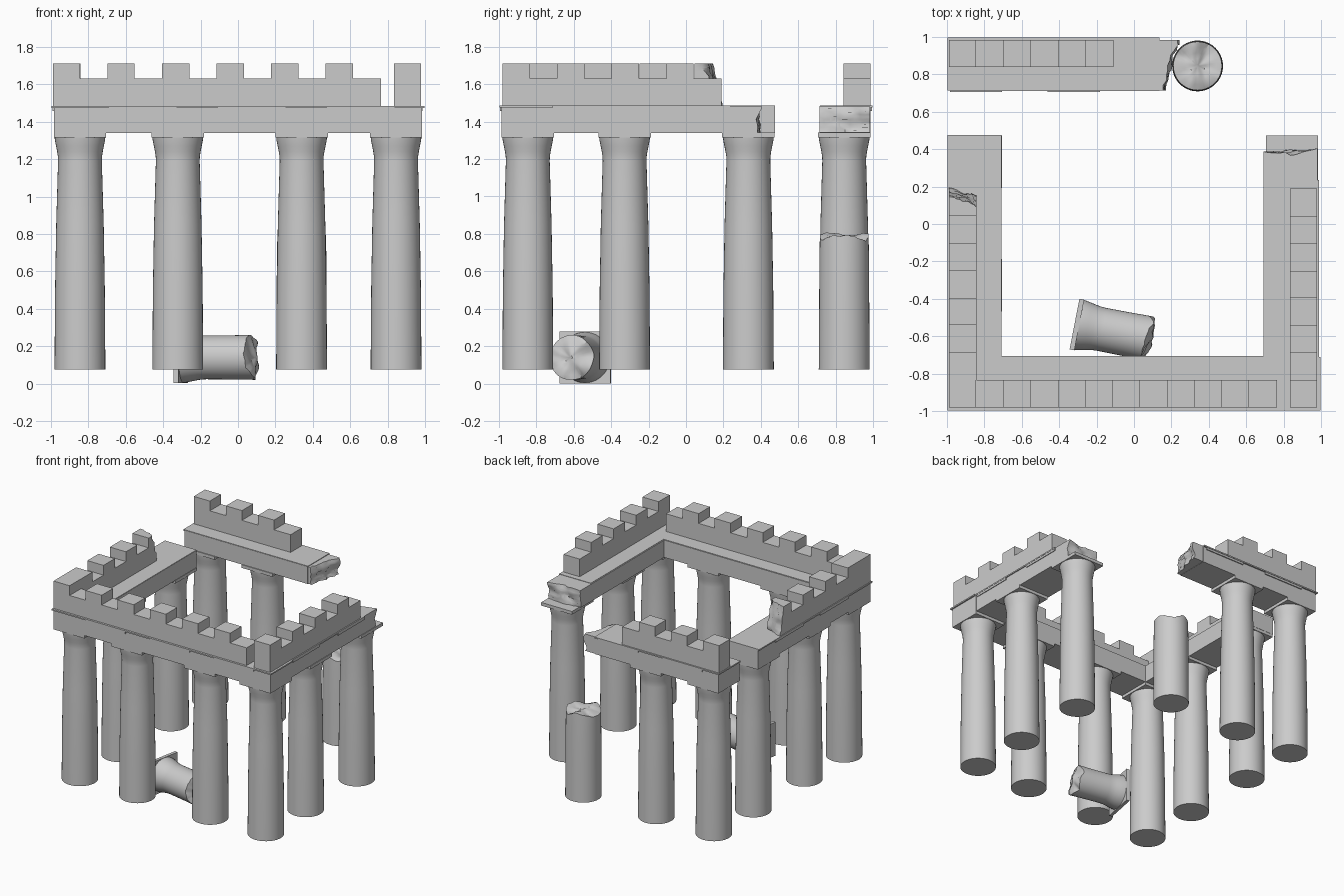
import bpy, bmesh, math
from mathutils import Vector, Matrix, noise

if "Cube" in bpy.data.objects:
    bpy.data.objects.remove(bpy.data.objects["Cube"])


def finish(name, bm, smooth=None):
    bmesh.ops.recalc_face_normals(bm, faces=bm.faces)
    me = bpy.data.meshes.new(name)
    bm.to_mesh(me)
    bm.free()
    ob = bpy.data.objects.new(name, me)
    bpy.context.collection.objects.link(ob)
    if smooth:
        me.shade_smooth()
        me.set_sharp_from_angle(angle=math.radians(smooth))
    return ob


def add_box(bm, x0, x1, y0, y1, z0, z1):
    m = Matrix.Translation(((x0 + x1) / 2, (y0 + y1) / 2, (z0 + z1) / 2)) @ \
        Matrix.Diagonal((x1 - x0, y1 - y0, z1 - z0, 1))
    bmesh.ops.create_cube(bm, size=1, matrix=m)


def box(name, *dims):
    bm = bmesh.new()
    add_box(bm, *dims)
    return finish(name, bm)


def add_lathe(bm, profile, seg=40, rough=None):
    # profile of (radius, z); rough(v) shifts the points of the upper broken cap
    rings = []
    for r, z, broken in profile:
        ring = []
        for i in range(seg):
            a = 2 * math.pi * i / seg
            p = Vector((r * math.cos(a), r * math.sin(a), z))
            if broken:
                p.z += rough(p)
            ring.append(bm.verts.new(p))
        if rings:
            for i in range(seg):
                j = (i + 1) % seg
                bm.faces.new((rings[-1][i], rings[-1][j], ring[j], ring[i]))
        rings.append(ring)
    bm.faces.new(rings[0])
    bm.faces.new(rings[-1])


def broken_block(name, x0, x1, y0, y1, z0, z1, amp=0.02, sy=0, sz=0, along_y=False):
    # block with a flat end at x0 and a fractured end at x1
    bm = bmesh.new()
    n = 10
    g = [[bm.verts.new((x1, y0 + (y1 - y0) * i / n, z0 + (z1 - z0) * j / n))
          for j in range(n + 1)] for i in range(n + 1)]
    faces = [bm.faces.new((g[i][j], g[i + 1][j], g[i + 1][j + 1], g[i][j + 1]))
             for i in range(n) for j in range(n)]
    front = [v for row in g for v in row]
    ext = bmesh.ops.extrude_face_region(bm, geom=faces, use_keep_orig=True)
    for v in ext['geom']:
        if isinstance(v, bmesh.types.BMVert):
            v.co.x = x0
    for v in front:
        u, w = (v.co.y - y0) / (y1 - y0) - .5, (v.co.z - z0) / (z1 - z0) - .5
        v.co.x += sy * u + sz * w + amp * noise.noise(v.co * 14) \
            + amp * .6 * noise.noise(v.co * 35)
    bmesh.ops.dissolve_limit(bm, angle_limit=0.01, verts=bm.verts, edges=bm.edges)
    if along_y:
        bmesh.ops.rotate(bm, verts=bm.verts, cent=(0, 0, 0),
                         matrix=Matrix.Rotation(math.pi / 2, 3, 'Z'))
    return finish(name, bm, 50)


def battlement(name, start, end, first, count, depth0, depth1, along_y=False):
    # wall profile with square merlons, extruded through its thickness
    pts = [(start, 1.48)]
    last = start
    for i in range(count):
        a = first + i * .2917
        b = a + .146
        if a - last > .001:
            pts += [(last, 1.63)] if i == 0 else []
            pts += [(a, 1.63)]
        pts += [(a, 1.71), (b, 1.71)]
        last = b
        if b < end - .001:
            pts.append((b, 1.63))
    if last < end - .001:
        pts.append((end, 1.63))
    pts.append((end, 1.48))
    bm = bmesh.new()
    place = (lambda s, z: (depth0, s, z)) if along_y else (lambda s, z: (s, depth0, z))
    f = bm.faces.new([bm.verts.new(place(s, z)) for s, z in pts])
    ext = bmesh.ops.extrude_face_region(bm, geom=[f], use_keep_orig=True)
    d = depth1 - depth0
    bmesh.ops.translate(bm, vec=(d, 0, 0) if along_y else (0, d, 0),
                        verts=[v for v in ext['geom'] if isinstance(v, bmesh.types.BMVert)])
    return finish(name, bm)


def crack(p):
    return .035 * noise.noise(p * 11) + .012 * noise.noise(p * 30)


# full columns: tapered shaft, flared neck, square abacus
NECK = [(.117, 1.19), (.118, 1.215), (.122, 1.24), (.128, 1.27), (.134, 1.3), (.136, 1.32)]
SPOTS = [(x, -.845) for x in (-.845, -.322, .34, .845)] + \
        [(x, y) for x in (-.845, .845) for y in (-.328, .333)] + \
        [(-.845, .845), (-.322, .845)]
for k, (x, y) in enumerate(SPOTS):
    bm = bmesh.new()
    add_lathe(bm, [(.136, .075, 0), (.133, .5, 0), (.127, .85, 0)] + [(r, z, 0) for r, z in NECK])
    add_box(bm, -.14, .14, -.14, .14, 1.316, 1.342)
    finish(f"column_{k + 1}", bm, 35).location = (x, y, 0)

# snapped column stump
bm = bmesh.new()
add_lathe(bm, [(.136, .075, 0), (.134, .4, 0), (.132, .7, 0), (.13, .775, 1), (.1, .78, 1),
               (.07, .78, 1), (.04, .78, 1), (.012, .78, 1)], rough=crack)
finish("broken_column", bm, 35).location = (.34, .845, 0)

# fallen capital lying inside the front row, abacus at its left end
bm = bmesh.new()
prof = [(r, 1.342 - z, 0) for r, z in reversed(NECK)]
add_lathe(bm, prof + [(.118, .3, 0), (.12, .4, 1), (.095, .41, 1), (.065, .41, 1),
                      (.035, .41, 1), (.01, .41, 1)], rough=crack)
add_box(bm, -.138, .138, -.138, .138, 0, .026)
ob = finish("fallen_capital", bm, 35)
ob.matrix_world = Matrix.Translation((-.318, -.535, .14)) @ \
    Matrix.Rotation(math.radians(-11), 4, 'Z') @ Matrix.Rotation(math.pi / 2, 4, 'Y')

# entablature beams
box("front_beam", -.985, .985, -.985, -.705, 1.34, 1.482)
box("left_beam", -.985, -.708, -.705, .475, 1.34, 1.482)
broken_block("right_beam", -.705, .385, -.98, -.692, 1.34, 1.482, .025, 0, .0, True)
box("back_beam", -.985, .135, .712, .985, 1.34, 1.482)
broken_block("back_beam_end", .135, .195, .714, .983, 1.342, 1.48, .03, .06, 0)

# thin cornice lip with hanging tabs on the outer faces
bm = bmesh.new()
add_box(bm, -.997, .997, -.997, -.71, 1.474, 1.485)
add_box(bm, -.997, -.71, -.71, .475, 1.474, 1.485)
add_box(bm, -.997, .135, .715, .997, 1.474, 1.485)
add_box(bm, .7, .988, -.71, .235, 1.474, 1.485)
for i in range(3):
    a = -.84 + i * .583
    add_box(bm, a + .15, a + .51, -.993, -.97, 1.457, 1.475)
    if i < 2:
        add_box(bm, -.993, -.97, a + .15, a + .51, 1.457, 1.475)
        add_box(bm, .97, .986, a + .15, a + .49, 1.457, 1.475)
        add_box(bm, a, a + .36, .97, .993, 1.457, 1.475)
finish("cornice", bm)

# crenellated parapets
battlement("front_parapet", -.99, .765, -.99, 6, -.98, -.833)
battlement("right_parapet", -.98, .19, -.98, 4, .833, .979, True)
battlement("left_parapet", -.833, .045, -.833, 3, -.99, -.843, True)
battlement("back_parapet", -.99, -.11, -.99, 3, .84, .985)
broken_block("left_parapet_end", .045, .145, .843, .99, 1.48, 1.71, .025, .04, -.05, True)
